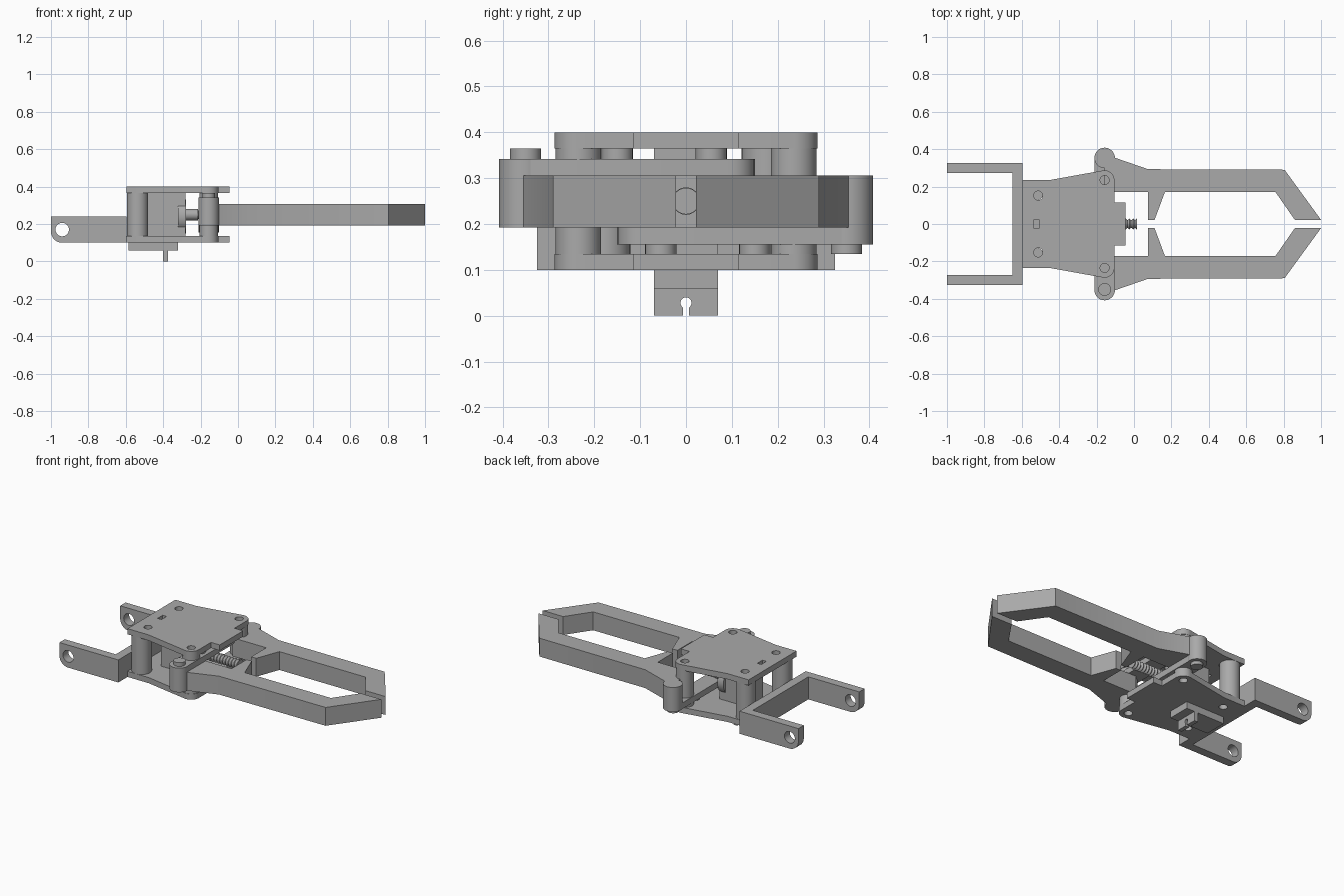
import bpy, bmesh
from math import sin, cos, pi, radians, atan2
from mathutils import Matrix

cube = bpy.data.objects.get("Cube")
if cube:
    bpy.data.objects.remove(cube, do_unlink=True)

grey = bpy.data.materials.new("plain grey")
grey.use_nodes = True
tone = (0.4, 0.4, 0.4, 1)
grey.diffuse_color = tone
grey.node_tree.nodes["Principled BSDF"].inputs["Base Color"].default_value = tone

# Planes for extruded outlines: local x, y, depth -> world
FLAT = Matrix.Identity(4)
SIDE = Matrix(((1, 0, 0, 0), (0, 0, 1, 0), (0, 1, 0, 0), (0, 0, 0, 1)))
FACING = Matrix(((0, 0, 1, 0), (1, 0, 0, 0), (0, 1, 0, 0), (0, 0, 0, 1)))


def arc(x, y, r, start=0, end=360, n=12):
    return [(x + r * cos(radians(start + (end - start) * i / n)),
             y + r * sin(radians(start + (end - start) * i / n))) for i in range(n + 1)]


def circle(x, y, r, n=32):
    return arc(x, y, r, n=n)[:-1]


def add_mesh(name, bm, smooth=False):
    bmesh.ops.remove_doubles(bm, verts=bm.verts, dist=1e-5)
    bmesh.ops.recalc_face_normals(bm, faces=bm.faces)
    mesh = bpy.data.meshes.new(name)
    bm.to_mesh(mesh)
    bm.free()
    mesh.materials.clear()
    mesh.materials.append(grey)
    obj = bpy.data.objects.new(name, mesh)
    bpy.context.collection.objects.link(obj)
    bpy.ops.object.select_all(action='DESELECT')
    obj.select_set(True)
    bpy.context.view_layer.objects.active = obj
    bpy.ops.object.shade_smooth_by_angle(angle=radians(30))
    return obj


def slab(name, loops, low, high, plane=FLAT):
    """Extrude an outline (first loop) with holes (other loops)."""
    curve = bpy.data.curves.new(name, 'CURVE')
    curve.dimensions = '2D'
    curve.fill_mode = 'BOTH'
    curve.extrude = (high - low) / 2
    for loop in loops:
        spline = curve.splines.new('POLY')
        spline.points.add(len(loop) - 1)
        for point, (x, y) in zip(spline.points, loop):
            point.co = (x, y, 0, 1)
        spline.use_cyclic_u = True
    temp = bpy.data.objects.new(name + " outline", curve)
    bpy.context.collection.objects.link(temp)
    bpy.context.view_layer.update()
    mesh = bpy.data.meshes.new_from_object(temp.evaluated_get(bpy.context.evaluated_depsgraph_get()))
    bpy.data.objects.remove(temp, do_unlink=True)
    bm = bmesh.new()
    bm.from_mesh(mesh)
    bpy.data.meshes.remove(mesh)
    bm.transform(plane @ Matrix.Translation((0, 0, (low + high) / 2)))
    return add_mesh(name, bm)


def rect(x0, x1, y0, y1):
    return [(x0, y0), (x1, y0), (x1, y1), (x0, y1)]


def lathe_x(name, profile, z, n=24):
    """Spin (x, radius) points about a line along x."""
    bm = bmesh.new()
    rings = [[bm.verts.new((x, r * cos(2 * pi * i / n), z + r * sin(2 * pi * i / n)))
              for i in range(n)] for x, r in profile]
    for a, b in zip(rings, rings[1:]):
        for i in range(n):
            j = (i + 1) % n
            bm.faces.new((a[i], a[j], b[j], b[i]))
    bm.faces.new(rings[0])
    bm.faces.new(rings[-1])
    return add_mesh(name, bm)


# Body plates, with rounded front ears and a front tab
PX, PY = -0.157, 0.235
half = [(-0.045, 0.115), (-0.105, 0.115)] + arc(PX, PY, 0.052, 0, 100) + [(-0.45, PY), (-0.595, PY)]
outline = half + [(x, -y) for x, y in reversed(half)]
holes = [circle(x, s * y, 0.024) for x, y in ((PX, PY), (-0.512, 0.152)) for s in (1, -1)]
slot = rect(-0.535, -0.508, -0.025, 0.025)
slab("top_plate", [outline, slot] + holes, 0.365, 0.40)
slab("bottom_plate", [outline] + holes, 0.10, 0.135)

# Posts between the plates
for s, side in ((1, "left"), (-1, "right")):
    slab(side + "_front_post", [circle(PX, s * PY, 0.05), circle(PX, s * PY, 0.024)], 0.135, 0.365)
    slab(side + "_rear_post", [circle(-0.537, s * 0.178, 0.057)], 0.135, 0.365)

# Rear fork bracket
slab("fork_crossbar", [rect(-0.65, -0.595, -0.325, 0.325)], 0.10, 0.24)
arm = arc(-0.94, 0.16, 0.06, 180, 270) + [(-0.65, 0.10), (-0.65, 0.24), (-1, 0.24)]
for y0, side in ((0.272, "left"), (-0.325, "right")):
    slab(side + "_fork_arm", [arm, circle(-0.94, 0.17, 0.036)], y0, y0 + 0.053, SIDE)

# Motor, drive disc and threaded screw
slab("motor_body", [rect(-0.48, -0.28, -0.07, 0.07)], 0.135, 0.365)
lathe_x("drive_disc", [(-0.32, 0.09), (-0.279, 0.09)], 0.24)
lathe_x("screw_collar", [(-0.28, 0.03), (-0.215, 0.03)], 0.25)
thread = [(-0.215 + 0.01 * i, 0.029 if i % 2 else 0.02) for i in range(24)]
lathe_x("threaded_screw", thread, 0.25)

# Mounting block underneath, with a keyhole tab
slab("mount_block", [rect(-0.585, -0.32, -0.07, 0.07)], 0.058, 0.10)
keyhole = [(0.07, 0), (0.07, 0.06), (-0.07, 0.06), (-0.07, 0), (-0.007, 0)]
keyhole += arc(0, 0.028, 0.012, 234, -54, 16) + [(0.007, 0)]
slab("keyhole_tab", [keyhole], -0.40, -0.375, FACING)

# Mirrored gripping fingers, each with a boss, a cross link and pins
finger = [(PX, 0.17), (PX, 0.373), (-0.11, 0.357), (0.075, 0.293), (0.805, 0.29), (1, 0.022),
          (0.86, 0.022), (0.757, 0.17), (0.165, 0.17), (0.11, 0.022), (0.075, 0.022), (0.075, 0.17)]
LINK = 0.053
for s, side in ((1, "left"), (-1, "right")):
    slab(side + "_finger", [[(x, s * y) for x, y in finger]], 0.192, 0.306)
    boss = (0.155, 0.306) if s > 0 else (0.192, 0.342)
    link = (0.155, 0.192) if s > 0 else (0.306, 0.342)
    pin = (0.135, 0.155) if s > 0 else (0.342, 0.365)
    slab(side + "_finger_boss", [circle(PX, s * 0.353, 0.055)], *boss)
    capsule = arc(PX, 0.353, LINK, 0, 180) + arc(PX, -0.097, LINK, 180, 360)
    slab(side + "_cross_link", [[(x, s * y) for x, y in capsule]], *link)
    for i, y in enumerate((0.35, 0.15, -0.055)):
        slab(f"{side}_link_pin_{i + 1}", [circle(PX, s * y, 0.034)], *pin)
